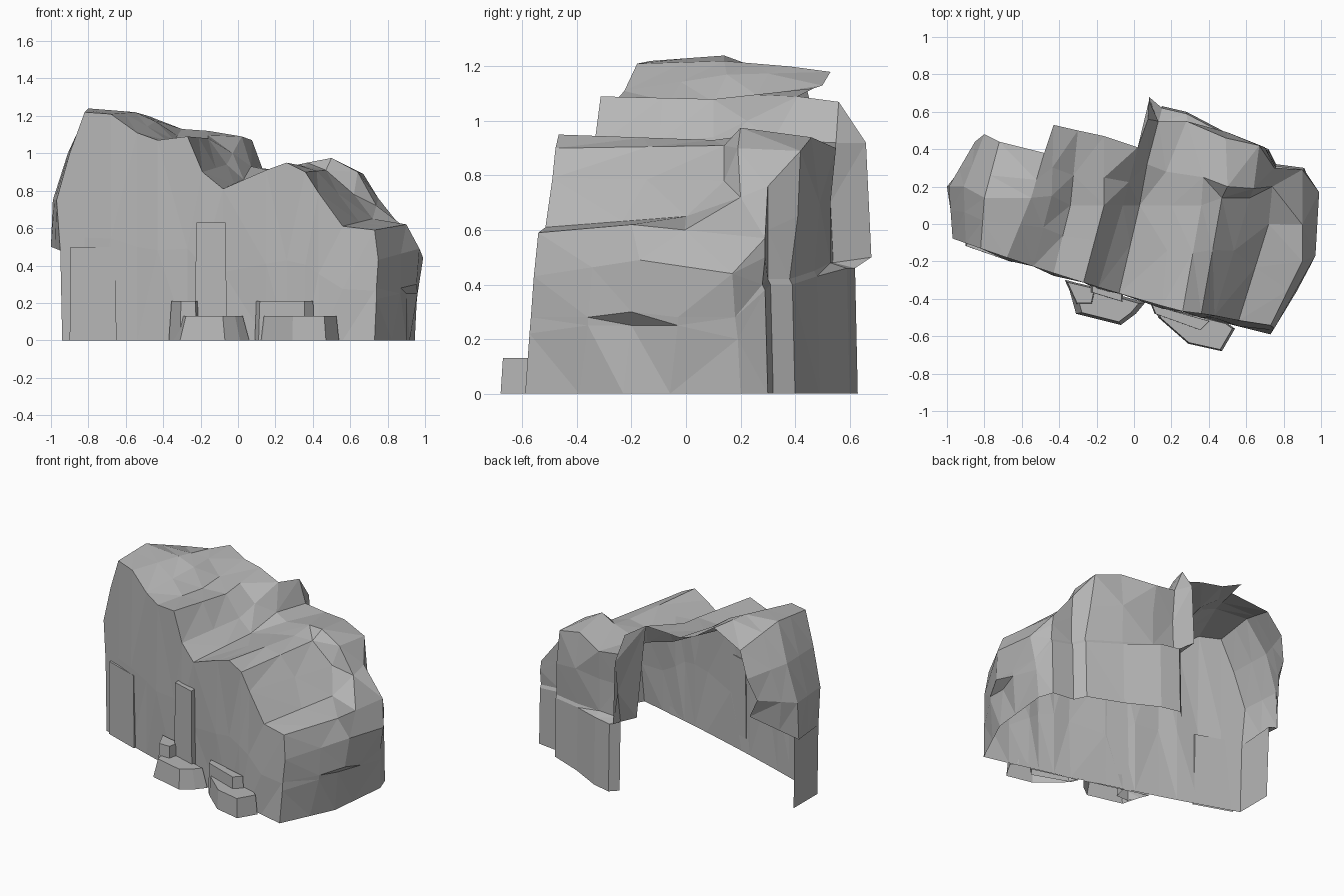
import bpy
import bmesh
from mathutils import Vector

default_cube = bpy.data.objects.get("Cube")
if default_cube:
    bpy.data.objects.remove(default_cube, do_unlink=True)

stone = bpy.data.materials.new("grey_stone")
stone.use_nodes = True
stone_colour = (0.47, 0.47, 0.47, 1)
stone.diffuse_color = stone_colour
stone.node_tree.nodes["Principled BSDF"].inputs["Base Color"].default_value = stone_colour


def finish(name, mesh_builder):
    """Turn a bmesh into a flat-shaded stone object."""
    bmesh.ops.remove_doubles(mesh_builder, verts=mesh_builder.verts, dist=0.001)
    bmesh.ops.triangulate(mesh_builder, faces=mesh_builder.faces)
    bmesh.ops.recalc_face_normals(mesh_builder, faces=mesh_builder.faces)
    mesh = bpy.data.meshes.new(name)
    mesh_builder.to_mesh(mesh)
    mesh_builder.free()
    mesh.materials.append(stone)
    part = bpy.data.objects.new(name, mesh)
    bpy.context.collection.objects.link(part)


def loft(name, rows, extra_faces=()):
    """Skin neighbouring rows of points, plus any single closing faces."""
    builder = bmesh.new()
    grid = [[builder.verts.new(point) for point in row] for row in rows]
    for upper, lower in zip(grid, grid[1:]):
        for i in range(len(upper) - 1):
            builder.faces.new((upper[i], upper[i + 1], lower[i + 1], lower[i]))
    for outline in extra_faces:
        builder.faces.new([builder.verts.new(point) for point in outline])
    finish(name, builder)


def boulder(name, outline, top_height, base_height=0, taper=0.9):
    """Prism over a ground outline, narrowing toward its top, open below."""
    centre = sum((Vector(p) for p in outline), Vector((0, 0))) / len(outline)
    builder = bmesh.new()
    low, high = [], []
    for point in outline:
        inner = centre.lerp(Vector(point), taper)
        low.append(builder.verts.new((point[0], point[1], base_height)))
        high.append(builder.verts.new((inner.x, inner.y, top_height)))
    builder.faces.new(high)
    for i in range(len(low)):
        j = (i + 1) % len(low)
        builder.faces.new((low[i], low[j], high[j], high[i]))
    finish(name, builder)


def between(first, second, share, details):
    """Row of points between two rims, with single points replaced as listed."""
    row = [a.lerp(b, share) for a, b in zip(first, second)]
    for i, point in details.items():
        row[i] = Vector(point)
    return row


def front_y(x, z=0):
    """Depth of the slanting cliff face, which bulges and leans at its left end."""
    bulge = 0.035 * (1 - (x + 0.1) ** 2)
    lean = 0.17 * z * max(0, x - 0.25)
    return -0.075 - 0.3 * (x + 0.95) - bulge + lean


# Cliff outline on the front: x and height, from right flank over the crest
front_outline = [
    (-.95, .48), (-.97, .75), (-.9, 1), (-.82, 1.22), (-.68, 1.21), (-.54, 1.11),
    (-.43, 1.07), (-.27, 1.09), (-.19, .9), (-.08, .81), (.15, .91), (.26, .95),
    (.36, .9), (.43, .79), (.56, .61), (.73, .59), (.75, .43), (.74, .28),
    (.74, .22), (.73, 0)]
front_rim = [Vector((x, front_y(x, z), z)) for x, z in front_outline]

# Ridge line half way back
middle_rim = [Vector(p) for p in (
    (-1, .2, .5), (-.99, .2, .75), (-.91, .2, 1), (-.8, .14, 1.24),
    (-.55, .14, 1.22), (-.44, .15, 1.17), (-.34, .1, 1.07), (-.16, .1, 1.08),
    (-.06, .1, .94), (.03, .1, .86), (.2, .1, .9), (.36, .1, .93),
    (.47, .14, .91), (.62, .14, .78), (.72, 0, .65), (.9, -.2, .62),
    (.97, -.17, .49), (.955, -.2, .3), (.9, -.2, .25), (.9, -.23, 0))]

# Broken edge at the back
back_rim = [Vector(p) for p in (
    (-.8, .45, .7), (-.85, .44, .82), (-.8, .48, .97), (-.72, .44, 1.13),
    (-.48, .38, 1.2), (-.43, .53, 1.18), (-.3, .5, 1.13), (-.16, .47, 1.12),
    (.02, .41, 1.09), (.075, .56, 1.07), (.13, .55, .92), (.28, .55, .9),
    (.49, .46, .94), (.67, .42, .89), (.75, .3, .76), (.9, .29, .57),
    (.99, .17, .44), (.96, .18, .28), (.955, .19, .2), (.945, .2, 0))]

# Brow over the left flank hollow, and the raised crest behind it
fore_rim = between(front_rim, middle_rim, 0.55, {
    17: (.87, -.36, .28), 18: (.868, -.36, .25)})
rear_rim = between(middle_rim, back_rim, 0.4, {
    9: (.07, .32, .93), 11: (.37, .25, .95), 12: (.5, .2, .975), 13: (.64, .19, .9),
    14: (.74, .2, .72), 17: (.965, -.03, .28), 18: (.96, -.03, .25)})

loft("roof_and_flanks", [front_rim, fore_rim, middle_rim, rear_rim, back_rim])

# Front cliff face, slightly bulging at half height
wall_top = front_rim[3:16]
wall_middle = [Vector((p.x, front_y(p.x, p.z / 2) - 0.015 * (i % 2), p.z * 0.45))
               for i, p in enumerate(wall_top)]
wall_ground = [Vector((p.x, front_y(p.x), 0)) for p in wall_top]
corner = Vector((-.94, front_y(-.94), 0))
left_edge = [front_rim[3], front_rim[2], front_rim[1], front_rim[0],
             corner, wall_ground[0], wall_middle[0]]
right_edge = front_rim[15:-1] + [wall_ground[-1], wall_middle[-1]]
loft("front_cliff", [wall_top, wall_middle, wall_ground], [left_edge, right_edge])

# Foot under the right flank, set in below an overhang
foot_back = Vector((-.95, .18, .5))
loft("right_foot", [[front_rim[0], foot_back], [corner, Vector((-.94, .17, 0))]],
     [[front_rim[0], foot_back, middle_rim[0]]])

# Back wall on the left half: a fin at the cave mouth, then a wall with a low shelf
back_top = back_rim[9:16]
back_middle = [Vector(p) for p in (
    (.08, .66, .92), (.13, .53, .7), (.29, .53, .7), (.5, .49, .7),
    (.7, .41, .65), (.76, .3, .6), (.91, .29, .5))]
shelf_inner = [Vector(p) for p in (
    (.08, .68, .5), (.13, .54, .48), (.29, .53, .48), (.49, .47, .45),
    (.72, .38, .42), (.76, .3, .42), (.91, .28, .4))]
shelf_outer = [Vector((p.x, p.y + 0.01, p.z - 0.02)) for p in shelf_inner]
shelf_outer[:3] = [Vector((.1, .57, .47)), Vector((.15, .62, .46)),
                   Vector((.28, .59, .46))]
back_ground = [Vector((p.x, p.y + 0.01, 0)) for p in shelf_outer]
mouth_edge = [back_rim[8], back_rim[9], back_middle[0], Vector((.08, .63, .7)),
              shelf_inner[0], shelf_outer[0], Vector((.04, .48, .48))]
back_corner = back_rim[15:] + [back_ground[-1], shelf_outer[-1],
                               shelf_inner[-1], back_middle[-1]]
loft("back_wall", [back_top, back_middle, shelf_inner, shelf_outer, back_ground],
     [mouth_edge, back_corner])


def cliff_block(name, left, right, top, base, depth, taper):
    """Block that stands out from the slanting front face."""
    outline = [(left, front_y(left)), (left, front_y(left) - depth),
               (right, front_y(right) - depth), (right, front_y(right))]
    boulder(name, outline, top, base, taper)


# Pilasters on the front face
cliff_block("front_pilaster", -.23, -.06, .63, .1, .04, .92)
cliff_block("right_pilaster", -.9, -.65, .5, 0, .015, .96)

# Rocks along the front foot
boulder("foot_rock", [(-.36, -.3), (-.31, -.48), (-.07, -.54), (.01, -.48),
                      (.06, -.42)], .13, 0, .82)
boulder("foot_rock_side", [(-.37, -.3), (-.31, -.43), (-.22, -.43), (-.2, -.34)],
        .21, 0, .85)
boulder("low_ledge", [(.1, -.43), (.13, -.5), (.29, -.64), (.47, -.68),
                      (.54, -.56), (.5, -.53)], .13, 0, .93)
boulder("upper_ledge", [(.09, -.43), (.11, -.48), (.36, -.57), (.41, -.52)],
        .21, 0, .95)
